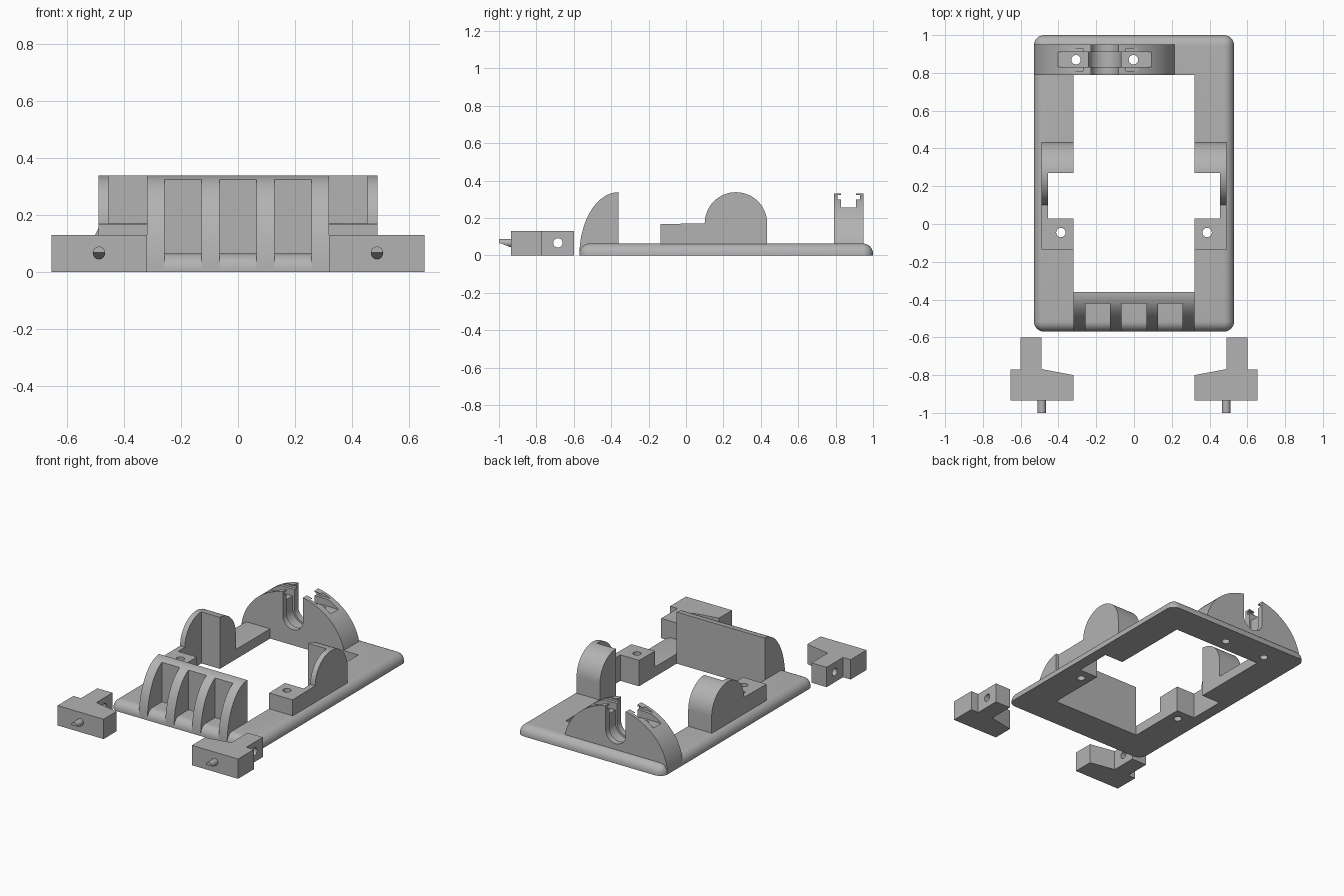
import bpy, bmesh, math
from mathutils import Matrix, Vector

old = bpy.data.objects.get("Cube")
if old:
    bpy.data.objects.remove(old, do_unlink=True)

GREY = (0.45, 0.45, 0.45, 1)
mat = bpy.data.materials.new("plain grey")
mat.use_nodes = True
mat.diffuse_color = GREY
mat.node_tree.nodes["Principled BSDF"].inputs["Base Color"].default_value = GREY


def make(name, bm):
    bmesh.ops.recalc_face_normals(bm, faces=bm.faces)
    me = bpy.data.meshes.new(name)
    bm.to_mesh(me)
    bm.free()
    ob = bpy.data.objects.new(name, me)
    bpy.context.collection.objects.link(ob)
    me.materials.append(mat)
    return ob


def box(name, x, y, z):
    bm = bmesh.new()
    size = [b - a for a, b in (x, y, z)]
    mid = [(a + b) / 2 for a, b in (x, y, z)]
    bmesh.ops.create_cube(bm, size=1, matrix=Matrix.Translation(mid) @ Matrix.Diagonal(size + [1]))
    return make(name, bm)


def prism(name, points, axis, lo, hi):
    """Extrude a 2D outline along an axis; the outline uses the other two axes in order."""
    bm = bmesh.new()
    k = "xyz".index(axis)
    verts = []
    for p in points:
        co = list(p)
        co.insert(k, lo)
        verts.append(bm.verts.new(co))
    face = bm.faces.new(verts)
    step = Vector((0, 0, 0))
    step[k] = hi - lo
    new = bmesh.ops.extrude_face_region(bm, geom=[face])["geom"]
    bmesh.ops.translate(bm, vec=step, verts=[v for v in new if isinstance(v, bmesh.types.BMVert)])
    return make(name, bm)


def arc(cx, cy, rx, ry, start, end, n=32):
    angles = [math.radians(start + (end - start) * i / n) for i in range(n + 1)]
    return [(cx + rx * math.cos(a), cy + ry * math.sin(a)) for a in angles]


def rod(name, cx, cy, r, axis, lo, hi):
    return prism(name, arc(cx, cy, r, r, 0, 360, 24)[:-1], axis, lo, hi)


def cut(ob, cutters):
    for c in cutters:
        c.hide_render = True
        m = ob.modifiers.new("cut", "BOOLEAN")
        m.operation, m.solver, m.object = "DIFFERENCE", "EXACT", c
        bpy.context.view_layer.objects.active = ob
        bpy.ops.object.modifier_apply(modifier=m.name)
        bpy.data.objects.remove(c, do_unlink=True)


def smooth(ob):
    bpy.ops.object.select_all(action="DESELECT")
    ob.select_set(True)
    bpy.context.view_layer.objects.active = ob
    bpy.ops.object.shade_smooth_by_angle(angle=math.radians(30))


SIDES = (("left", 1), ("right", -1))
ARCH_X = -0.155
parts = []


def span(s, a, b):
    return tuple(sorted((s * a, s * b)))


def screw(x, y):
    return rod("screw_cutter", x, y, 0.025, "z", -0.1, 0.5)


# Base frame with rounded upper rim, window, side notches and screw holes
base = box("base_frame", (-0.53, 0.53), (-0.57, 1), (0, 0.064))
bm = bmesh.new()
bm.from_mesh(base.data)
edges = [e for e in bm.edges if max(v.co.z for v in e.verts) > 0.03]
bmesh.ops.bevel(bm, geom=edges, offset=0.055, segments=8, profile=0.5, affect="EDGES")
bm.to_mesh(base.data)
bm.free()
cut(base, [box("window", (-0.32, 0.32), (-0.36, 0.79), (-1, 1)),
           box("notch", (-0.455, 0.455), (0.03, 0.27), (-1, 1)),
           screw(0.387, -0.045), screw(-0.387, -0.045),
           screw(ARCH_X - 0.152, 0.87), screw(ARCH_X + 0.152, 0.87)])
parts.append(base)

# Curved front guard with three open bays
guard = prism("front_guard", arc(-0.36, 0, 0.21, 0.338, 90, 180) + [(-0.36, 0)], "x", -0.32, 0.32)
cut(guard, [box("bay", (x - 0.065, x + 0.065), (-0.7, -0.42), (-0.1, 0.5))
            for x in (-0.193, 0, 0.193)])
parts.append(guard)

# Side supports: low screw block running into a round-topped post
outline = [(-0.135, 0.02), (0.434, 0.02)] + arc(0.267, 0.171, 0.167, 0.167, 0, 180) + [(-0.135, 0.168)]
for side, s in SIDES:
    post = prism(side + "_support", outline, "x", *span(s, 0.32, 0.49))
    cut(post, [box("recess", span(s, 0.2, 0.455), (0.03, 0.27), (-0.1, 0.5)),
               screw(s * 0.387, -0.045)])
    parts.append(post)

# Rear arch with a round-bottomed slot, inner groove and clamp pocket
arch = prism("rear_arch", arc(ARCH_X, 0.002, 0.375, 0.336, 0, 180, 48), "y", 0.79, 0.95)


def u_slot(r, lo, hi):
    pts = arc(ARCH_X, 0.175, r, r, 180, 360) + [(ARCH_X + r, 0.5), (ARCH_X - r, 0.5)]
    return prism("slot", pts, "y", lo, hi)


cut(arch, [u_slot(0.073, 0.7, 1.1), u_slot(0.086, 0.83, 0.91),
           box("pocket", (-0.6, 0.4), (0.83, 0.91), (0.255, 0.5)),
           box("lip", (-0.6, 0.4), (0.81, 0.93), (0.3, 0.322)),
           screw(ARCH_X - 0.152, 0.87), screw(ARCH_X + 0.152, 0.87)])
parts.append(arch)

# Loose latch blocks with a cross hole and a chamfered pin
plan = [(0.49, -0.6), (0.6, -0.6), (0.6, -0.77), (0.655, -0.77),
        (0.655, -0.935), (0.32, -0.935), (0.32, -0.8), (0.49, -0.768)]
for side, s in SIDES:
    latch = prism(side + "_latch", [(s * x, y) for x, y in plan], "z", 0, 0.13)
    cut(latch, [rod("cross_hole", -0.685, 0.067, 0.025, "x", *span(s, 0.4, 0.75))])
    pin = rod(side + "_latch_pin", s * 0.488, 0.067, 0.022, "y", -1, -0.93)
    wedge = [(-1.02, 0.075), (-0.937, 0.044), (-0.937, 0), (-1.02, 0)]
    cut(pin, [prism("wedge", wedge, "x", *span(s, 0.4, 0.6))])
    parts += [latch, pin]

for ob in parts:
    smooth(ob)
